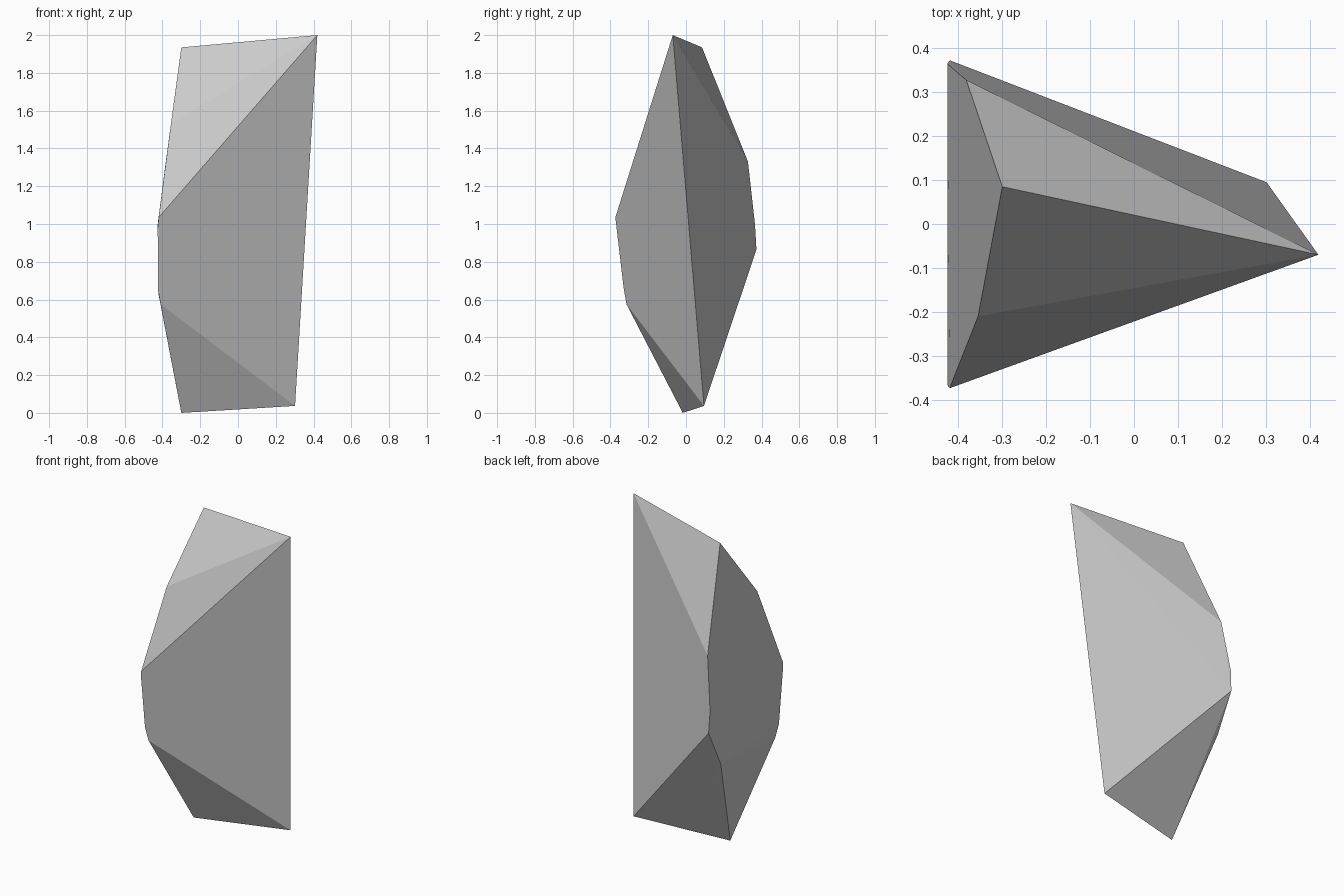
import bpy, bmesh

if "Cube" in bpy.data.objects:
    bpy.data.objects.remove(bpy.data.objects["Cube"])

# Corner points of the faceted shard, from top to bottom
corners = [
    (0.42, -0.07, 2.0), (-0.30, 0.085, 1.935),                           # top ridge
    (-0.355, -0.21, 1.53), (-0.382, 0.328, 1.33),                        # upper shoulders
    (-0.42, -0.374, 1.035), (-0.425, -0.367, 0.98), (-0.425, 0.365, 1.0),  # widest part
    (-0.42, 0.373, 0.865), (-0.424, -0.33, 0.66),
    (-0.41, -0.315, 0.575), (-0.42, 0.251, 0.625),                       # lower shoulders
    (0.302, 0.095, 0.037), (-0.30, -0.017, 0.0),                         # bottom ridge
]

# Wrap the corners in flat convex facets
bm = bmesh.new()
for c in corners:
    bm.verts.new(c)
hull = bmesh.ops.convex_hull(bm, input=bm.verts[:])
loose = [v for v in bm.verts if not v.link_faces]
bmesh.ops.delete(bm, geom=loose, context='VERTS')
bmesh.ops.recalc_face_normals(bm, faces=bm.faces[:])

mesh = bpy.data.meshes.new("rock_shard")
bm.to_mesh(mesh)
bm.free()
shard = bpy.data.objects.new("rock_shard", mesh)
bpy.context.collection.objects.link(shard)
